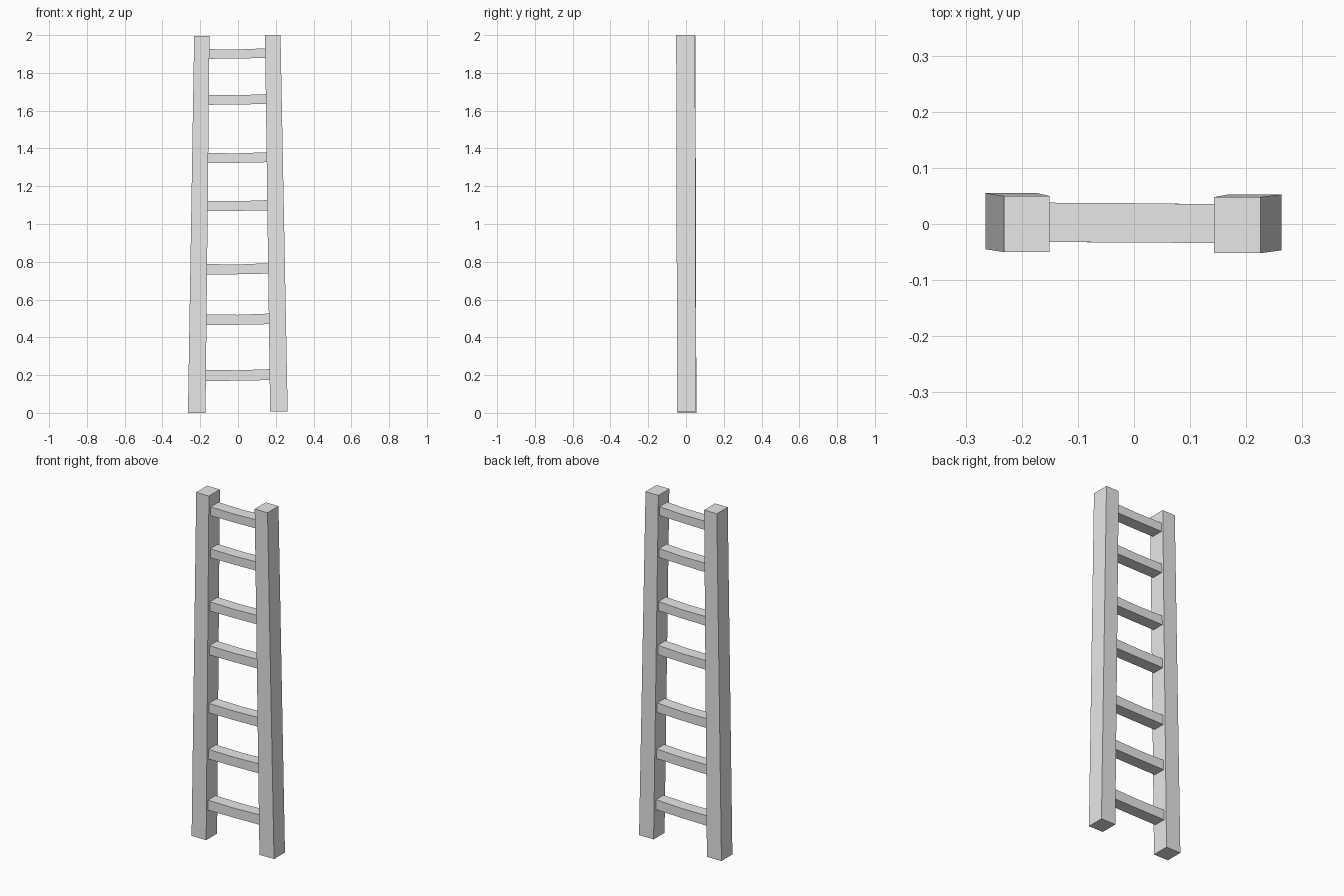
import bpy

cube = bpy.data.objects.get("Cube")
if cube:
    bpy.data.objects.remove(cube, do_unlink=True)

grey = bpy.data.materials.new("plain_grey")
grey.use_nodes = True
grey.diffuse_color = (0.8, 0.8, 0.8, 1)
grey.node_tree.nodes["Principled BSDF"].inputs["Base Color"].default_value = (0.8, 0.8, 0.8, 1)


def loft(name, rings):
    """Closed beam through a series of four-cornered rings."""
    n = len(rings)
    verts = [v for ring in rings for v in ring]
    faces = [(3, 2, 1, 0), tuple(4 * (n - 1) + k for k in range(4))]
    for i in range(n - 1):
        for k in range(4):
            a, b = 4 * i + k, 4 * i + (k + 1) % 4
            faces.append((a, b, b + 4, a + 4))
    mesh = bpy.data.meshes.new(name)
    mesh.from_pydata(verts, [], faces)
    mesh.materials.append(grey)
    obj = bpy.data.objects.new(name, mesh)
    bpy.context.collection.objects.link(obj)
    return obj


def flat_ring(x0, x1, y0, y1, z):
    return [(x0, y0, z), (x1, y0, z), (x1, y1, z), (x0, y1, z)]


def end_ring(x, y0, y1, z, height):
    h = height / 2
    return [(x, y0, z - h), (x, y1, z - h), (x, y1, z + h), (x, y0, z + h)]


# Two leaning, tapering rails
loft("right_rail", [flat_ring(-0.265, -0.172, -0.045, 0.055, 0.0),
                    flat_ring(-0.232, -0.151, -0.05, 0.05, 1.995)])
loft("left_rail", [flat_ring(0.17, 0.263, -0.047, 0.053, 0.008),
                   flat_ring(0.143, 0.225, -0.052, 0.048, 2.0)])

# Slightly uneven rungs: centre height and thickness, bottom to top
rungs = [(0.20, 0.058), (0.495, 0.056), (0.762, 0.055), (1.097, 0.054),
         (1.351, 0.053), (1.659, 0.052), (1.902, 0.051)]
for i, (z, thick) in enumerate(rungs):
    reach = 0.178 - 0.009 * z
    loft(f"rung_{i + 1}", [end_ring(-reach, -0.032, 0.038, z - 0.002, thick),
                           end_ring(0.0, -0.033, 0.037, z - 0.002, thick - 0.003),
                           end_ring(reach, -0.034, 0.035, z + 0.003, thick)])
